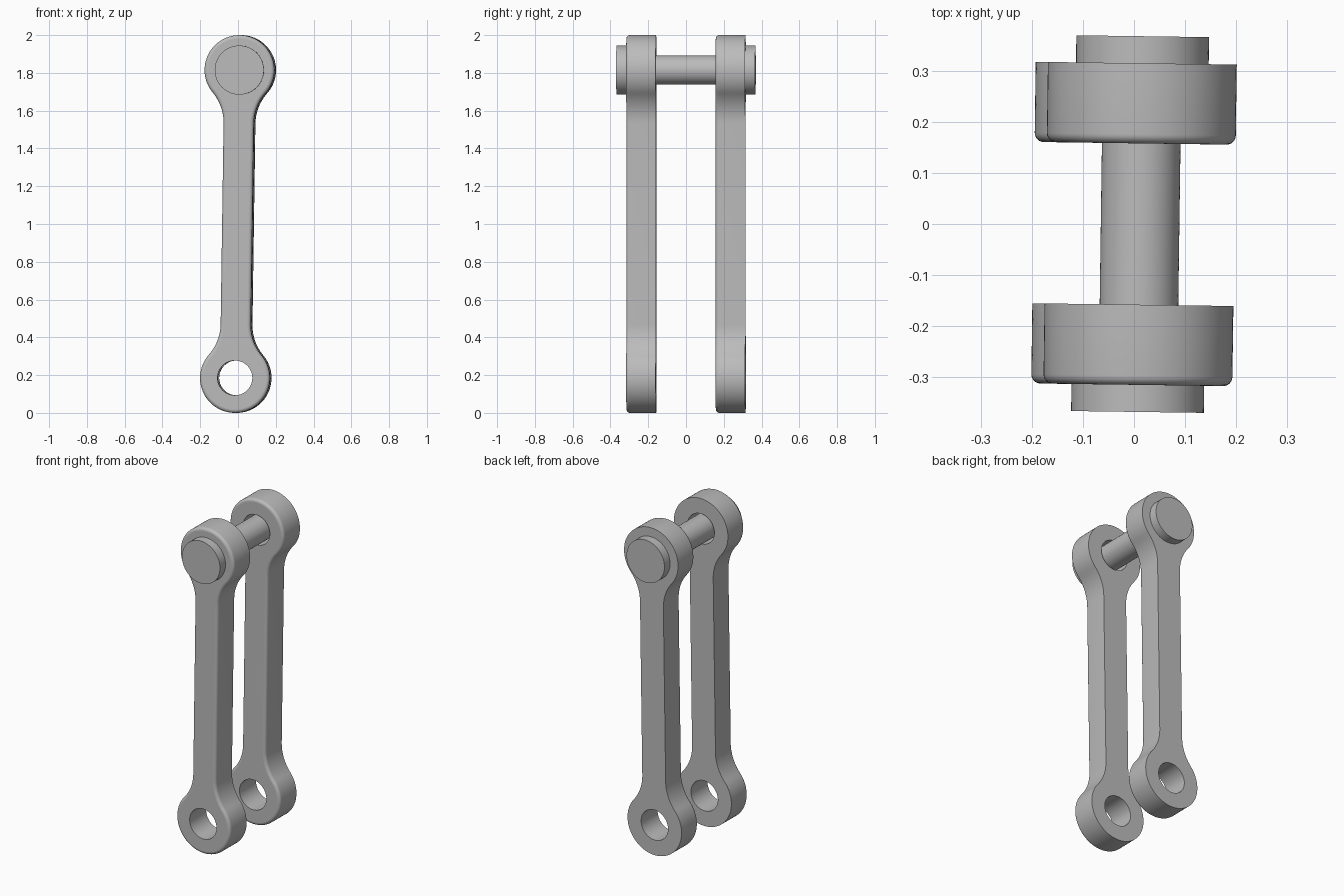
import bpy, bmesh, math
from math import sin, cos, pi, sqrt, atan2
from mathutils import Matrix

cube = bpy.data.objects.get("Cube")
if cube:
    bpy.data.objects.remove(cube, do_unlink=True)

SPAN = 0.815       # half the distance between the two eyes
EYE = 0.185        # outer radius of an eye
BORE = 0.092       # hole radius
SHANK = 0.08       # half width of the shank
FILLET = 0.25      # radius blending eye into shank
ROUND = 0.018      # rounding on the front outer edge

metal = bpy.data.materials.new("plain grey")
metal.use_nodes = True
grey = (0.5, 0.5, 0.5, 1)
metal.diffuse_color = grey
metal.node_tree.nodes["Principled BSDF"].inputs["Base Color"].default_value = grey

# the whole linkage leans and turns very slightly
POSE = (Matrix.Translation((0, 0, 1)) @ Matrix.Rotation(math.radians(-0.8), 4, "Z")
        @ Matrix.Rotation(math.radians(0.84), 4, "Y"))


def arc(cx, cz, r, a0, a1, n):
    return [(cx + r * cos(a0 + (a1 - a0) * i / n), cz + r * sin(a0 + (a1 - a0) * i / n))
            for i in range(n + 1)]


def circle(r, cz=0, n=64):
    return arc(0, cz, r, 0, 2 * pi, n)[:-1]


def outline(inset):
    """Arm outline, shrunk evenly by inset."""
    cx = SHANK + FILLET
    dz = sqrt((EYE + FILLET) ** 2 - cx ** 2)
    a = atan2(dz, cx)
    r, f = EYE - inset, FILLET + inset
    quarter = arc(0, SPAN, r, pi / 2, -a, 32)
    quarter += arc(cx, SPAN - dz, f, pi - a, pi, 12)[1:]
    right = quarter + [(x, -z) for x, z in reversed(quarter)]
    return right + [(-x, z) for x, z in reversed(right[1:-1])]


def add_loop(bm, pts, y):
    return [bm.verts.new((x, y, z)) for x, z in pts]


def skin(bm, a, b):
    """Smooth wall between two matching loops."""
    n = len(a)
    for i in range(n):
        j = (i + 1) % n
        bm.faces.new((a[i], a[j], b[j], b[i])).smooth = True


def cap(bm, loops):
    """Flat face bounded by the first loop with the others as holes."""
    edges = []
    for lp in loops:
        for i, v in enumerate(lp):
            w = lp[(i + 1) % len(lp)]
            edges.append(bm.edges.get((v, w)) or bm.edges.new((v, w)))
    made = bmesh.ops.triangle_fill(bm, edges=edges, use_beauty=True)["geom"]
    for f in made:
        if isinstance(f, bmesh.types.BMFace):
            f.smooth = False


def finish(bm, name):
    bmesh.ops.recalc_face_normals(bm, faces=bm.faces)
    for e in bm.edges:
        if len(e.link_faces) == 2 and e.calc_face_angle(0) > math.radians(35):
            e.smooth = False
    me = bpy.data.meshes.new(name)
    bm.to_mesh(me)
    bm.free()
    me.materials.append(metal)
    ob = bpy.data.objects.new(name, me)
    bpy.context.collection.objects.link(ob)
    ob.matrix_world = POSE


def arm(name, front, back):
    bm = bmesh.new()
    # outer wall: rounded front edge, square back edge
    steps = [k * pi / 12 for k in range(7)]
    rings = [add_loop(bm, outline(ROUND * (1 - sin(t))), front + ROUND * (1 - cos(t)))
             for t in steps]
    rings.append(add_loop(bm, outline(0), back))
    for a, b in zip(rings, rings[1:]):
        skin(bm, a, b)
    # bores through both eyes
    fronts, backs = [rings[0]], [rings[-1]]
    for cz in (SPAN, -SPAN):
        fronts.append(add_loop(bm, circle(BORE, cz), front))
        backs.append(add_loop(bm, circle(BORE, cz), back))
        skin(bm, fronts[-1], backs[-1])
    cap(bm, fronts)
    cap(bm, backs)
    finish(bm, name)


def pin(name):
    bm = bmesh.new()
    head, shaft, end, seat = 0.13, 0.077, 0.368, 0.315
    profile = [(head, -end), (head, -seat), (shaft, -seat),
               (shaft, seat), (head, seat), (head, end)]
    rings = [add_loop(bm, circle(r, SPAN), y) for r, y in profile]
    for a, b in zip(rings, rings[1:]):
        skin(bm, a, b)
    bm.faces.new(rings[0])
    bm.faces.new(rings[-1])
    finish(bm, name)


arm("front_arm", -0.315, -0.158)
arm("back_arm", 0.158, 0.315)
pin("pivot_pin")
